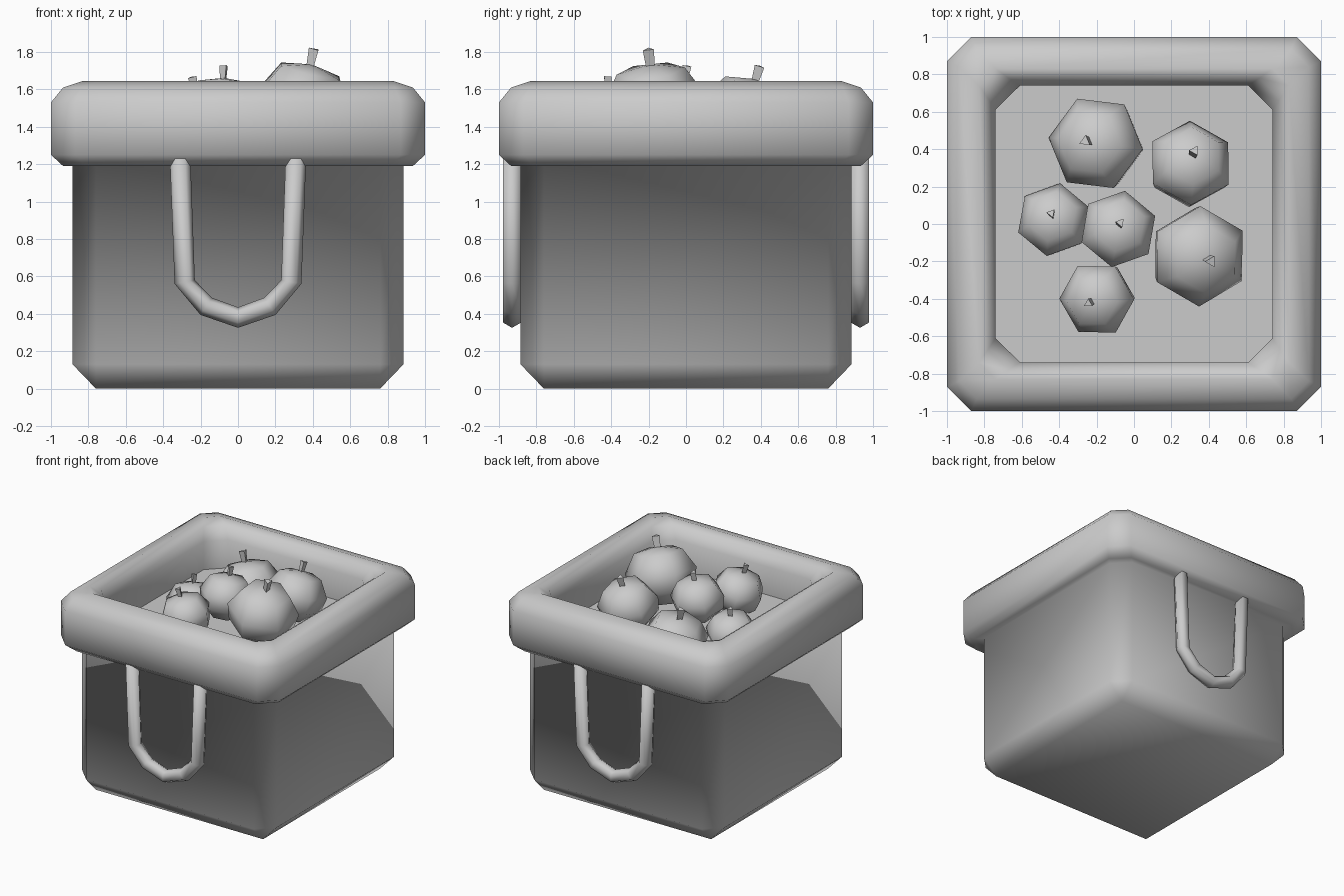
import bpy, bmesh, math
from mathutils import Matrix, Vector

cube = bpy.data.objects.get("Cube")
if cube:
    bpy.data.objects.remove(cube, do_unlink=True)

grey = bpy.data.materials.new("plain grey")
grey.use_nodes = True
grey.diffuse_color = (0.6, 0.6, 0.6, 1)
grey.node_tree.nodes["Principled BSDF"].inputs["Base Color"].default_value = (0.6, 0.6, 0.6, 1)


def add_mesh(name, bm, smooth=True):
    bmesh.ops.recalc_face_normals(bm, faces=bm.faces)
    for f in bm.faces:
        f.smooth = smooth
    mesh = bpy.data.meshes.new(name)
    bm.to_mesh(mesh)
    bm.free()
    mesh.materials.append(grey)
    obj = bpy.data.objects.new(name, mesh)
    bpy.context.collection.objects.link(obj)
    return obj


def octagon(bm, half, side, z):
    """Square ring with cut corners."""
    ring = []
    for k in range(4):
        turn = Matrix.Rotation(k * math.pi / 2, 3, 'Z')
        for p in ((half, -side, z), (half, side, z)):
            ring.append(bm.verts.new(turn @ Vector(p)))
    return ring


def bridge(bm, a, b):
    n = len(a)
    for i in range(n):
        j = (i + 1) % n
        bm.faces.new((a[i], a[j], b[j], b[i]))


# Bin body and padded rim: one continuous shell of (half width, flat half length, height)
profile = [(0.76, 0.76, 0), (0.885, 0.76, 0.13), (0.885, 0.76, 1.19),
           (0.935, 0.81, 1.19), (1, 0.87, 1.25), (1, 0.87, 1.53),
           (0.935, 0.84, 1.61), (0.83, 0.74, 1.645), (0.78, 0.67, 1.61),
           (0.74, 0.61, 1.52), (0.74, 0.61, 1.29)]
bm = bmesh.new()
rings = [octagon(bm, *p) for p in profile]
for a, b in zip(rings, rings[1:]):
    bridge(bm, a, b)
bm.faces.new(rings[0])
bmesh.ops.remove_doubles(bm, verts=bm.verts, dist=0.0005)
add_mesh("bin_body_and_rim", bm)

# Inner floor under the fruit
bm = bmesh.new()
bm.faces.new(octagon(bm, 0.74, 0.61, 1.29))
add_mesh("inner_floor", bm, False)

# Hanging loop handles on front and back
half_path = [(0.31, 1.25), (0.285, 0.57), (0.17, 0.44)]
path = half_path + [(0, 0.38)] + [(-x, z) for x, z in reversed(half_path)]
for name, side in (("front_handle", -1), ("back_handle", 1)):
    bm = bmesh.new()
    loops = []
    for i, (x, z) in enumerate(path):
        before, after = path[max(i - 1, 0)], path[min(i + 1, len(path) - 1)]
        t = Vector((after[0] - before[0], 0, after[1] - before[1])).normalized()
        out = Vector((0, side, 0))
        across = t.cross(out)
        centre = Vector((x, side * 0.93, z))
        loops.append([bm.verts.new(centre + 0.055 * (math.cos(a) * across + math.sin(a) * out))
                      for a in (k * math.pi / 3 for k in range(6))])
    for a, b in zip(loops, loops[1:]):
        bridge(bm, a, b)
    bm.faces.new(loops[0])
    bm.faces.new(loops[-1])
    add_mesh(name, bm)


# Six-sided fruit, each with a leaning three-sided stem
def fruit(index, x, y, z, r, angle, lean_x, lean_y):
    lean = Vector((lean_x, lean_y, r * 0.85))
    place = (Matrix.Translation((x, y, z))
             @ Vector((0, 0, 1)).rotation_difference(lean).to_matrix().to_4x4()
             @ Matrix.Rotation(math.radians(angle), 4, 'Z'))
    bm = bmesh.new()
    loops = []
    for radius, height in ((0.5, -0.78), (0.9, -0.4), (1, 0.1), (0.68, 0.64)):
        loops.append([bm.verts.new((r * radius * math.cos(k * math.pi / 3),
                                    r * radius * math.sin(k * math.pi / 3), r * height))
                      for k in range(6)])
    for a, b in zip(loops, loops[1:]):
        bridge(bm, a, b)
    bm.faces.new(loops[0])
    tip = bm.verts.new((0, 0, r * 0.78))
    for k in range(6):
        bm.faces.new((loops[-1][k], loops[-1][(k + 1) % 6], tip))
    add_mesh(f"fruit_{index}", bm).matrix_world = place

    bm = bmesh.new()
    bmesh.ops.create_cone(bm, cap_ends=True, segments=3, radius1=r * 0.09,
                          radius2=r * 0.13, depth=r * 0.42,
                          matrix=Matrix.Translation((0, 0, r * 0.88)))
    add_mesh(f"fruit_stem_{index}", bm, False).matrix_world = place


fruits = [(0.345, -0.17, 1.53, 0.27, 90, 0.055, -0.025),
          (-0.2, 0.43, 1.36, 0.26, -7, -0.05, 0.01),
          (0.3, 0.32, 1.48, 0.235, 90, 0.02, 0.06),
          (-0.43, 0.02, 1.33, 0.2, 80, -0.01, 0.03),
          (-0.085, -0.03, 1.5, 0.21, 80, 0.01, 0.03),
          (-0.195, -0.4, 1.45, 0.205, 0, -0.04, -0.02)]
for i, f in enumerate(fruits, 1):
    fruit(i, *f)
